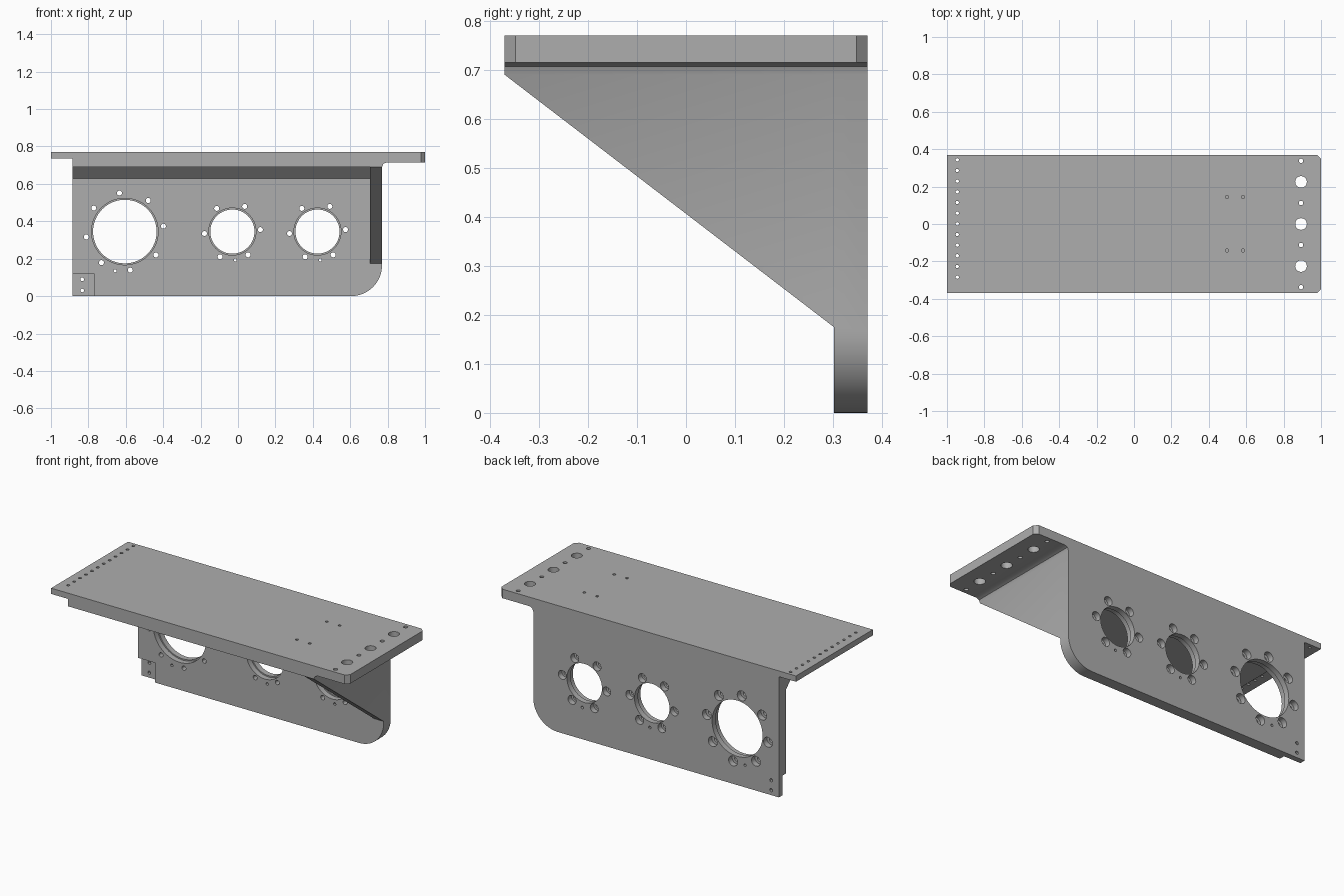
import bpy, bmesh
from math import sin, cos, pi, radians
from mathutils import Vector

cube = bpy.data.objects.get("Cube")
if cube:
    bpy.data.objects.remove(cube)

steel = bpy.data.materials.new("plain grey metal")
steel.use_nodes = True
grey = (0.42, 0.42, 0.42, 1)
steel.diffuse_color = grey
steel.node_tree.nodes["Principled BSDF"].inputs["Base Color"].default_value = grey

FRONT, BACK, LOWER, TOP = 0.302, 0.37, 0.69, 0.77


def to_object(name, bm):
    bmesh.ops.recalc_face_normals(bm, faces=bm.faces)
    mesh = bpy.data.meshes.new(name)
    bm.to_mesh(mesh)
    bm.free()
    mesh.materials.append(steel)
    obj = bpy.data.objects.new(name, mesh)
    bpy.context.collection.objects.link(obj)
    return obj


def prism(name, outline, axis, lo, hi):
    """Extrude a 2D outline along x or y; the second coordinate is height."""
    bm = bmesh.new()
    place = (lambda a, z: (lo, a, z)) if axis == "x" else (lambda a, z: (a, lo, z))
    face = bm.faces.new([bm.verts.new(place(a, z)) for a, z in outline])
    new = bmesh.ops.extrude_face_region(bm, geom=[face])["geom"]
    step = Vector((hi - lo, 0, 0)) if axis == "x" else Vector((0, hi - lo, 0))
    bmesh.ops.translate(bm, vec=step, verts=[v for v in new if isinstance(v, bmesh.types.BMVert)])
    return to_object(name, bm)


def add_drill(bm, a, b, profile, axis, sides):
    """Add a stepped round cutter; profile lists (radius, depth along axis)."""
    rings = []
    for r, d in profile:
        ring = []
        for i in range(sides):
            t = 2 * pi * i / sides
            u, v = a + r * cos(t), b + r * sin(t)
            ring.append(bm.verts.new((u, d, v) if axis == "y" else (u, v, d)))
        rings.append(ring)
    for p, q in zip(rings, rings[1:]):
        for i in range(sides):
            j = (i + 1) % sides
            bm.faces.new((p[i], p[j], q[j], q[i]))
    bm.faces.new(rings[0])
    bm.faces.new(rings[-1])


def combine(obj, other, operation):
    mod = obj.modifiers.new(operation.lower(), "BOOLEAN")
    mod.operation, mod.solver, mod.object = operation, "EXACT", other
    bpy.context.view_layer.objects.active = obj
    bpy.ops.object.modifier_apply(modifier=mod.name)
    bpy.data.objects.remove(other)


# Top deck with thin end ledges and clipped corners on the left end
bracket = prism("mounting_bracket", [
    (-1, TOP), (-1, 0.735), (-0.885, 0.735), (-0.885, LOWER), (0.77, LOWER),
    (0.777, 0.707), (0.795, 0.715), (1, 0.715), (1, TOP)], "y", -BACK, BACK)
bm = bmesh.new()
bm.from_mesh(bracket.data)
corners = [e for e in bm.edges if all(v.co.x > 0.99 for v in e.verts)
           and abs(e.verts[0].co.y - e.verts[1].co.y) < 0.01]
bmesh.ops.bevel(bm, geom=corners, offset=0.022, segments=1, affect="EDGES")
bm.to_mesh(bracket.data)
bm.free()

# Back plate with one rounded lower corner
R = 0.165
arc = [(0.77 - R + R * sin(t), R - R * cos(t)) for t in (pi / 2 * i / 16 for i in range(17))]
plate = prism("back_plate", [(-0.885, LOWER + 0.02), (-0.885, 0)] + arc + [(0.77, LOWER)]
              + [(0.76, LOWER + 0.02)], "y", FRONT, BACK)
combine(bracket, plate, "UNION")

# Sloped strip under the deck and triangular end gusset
strip = prism("corner_strip", [(FRONT - 0.06, LOWER), (FRONT, LOWER - 0.06), (FRONT + 0.02, LOWER - 0.06),
                               (FRONT + 0.02, LOWER + 0.02), (FRONT - 0.06, LOWER + 0.02)],
              "x", -0.885, 0.74)
combine(bracket, strip, "UNION")
gusset = prism("end_gusset", [(-BACK, LOWER), (FRONT, 0.175), (FRONT + 0.02, 0.175),
                              (FRONT + 0.02, LOWER)], "x", 0.705, 0.77)
combine(bracket, gusset, "UNION")

# Shallow recess in the lower front corner
recess = prism("recess_cutter", [(-0.95, -0.05), (-0.77, -0.05), (-0.77, 0.12), (-0.95, 0.12)],
               "y", 0.25, 0.336)
combine(bracket, recess, "DIFFERENCE")

# Ports in the back plate, each with a ring of counterbored bolt holes
holes = bmesh.new()
through = (FRONT - 0.02, BACK + 0.02)
ports = [(-0.605, 0.178, 0.17, 0.208, 8, 8, -0.052, 0.03),
         (-0.03, 0.126, 0.118, 0.15, 6, 4, 0.015, 0.027),
         (0.425, 0.126, 0.118, 0.15, 6, 4, 0.015, 0.027)]
PZ, MID = 0.345, 0.336
for x, outer, inner, ring, count, start, pin, head in ports:
    add_drill(holes, x, PZ, [(outer, through[0]), (outer, MID), (inner, MID), (inner, through[1])], "y", 64)
    for i in range(count):
        t = radians(start) + 2 * pi * i / count
        add_drill(holes, x + ring * cos(t), PZ + ring * sin(t),
                  [(0.0135, through[0]), (0.0135, MID), (head, MID), (head, through[1])], "y", 20)
    add_drill(holes, x + pin, PZ - ring - 0.002, [(0.008, d) for d in through], "y", 12)
for z in (0.03, 0.09):
    add_drill(holes, -0.833, z, [(0.01, d) for d in through], "y", 12)

# Deck holes: row on the right ledge, mixed row on the left ledge, four blind holes
deep = (0.6, TOP + 0.02)
for i in range(12):
    add_drill(holes, -0.945, 0.343 - 0.057 * i, [(0.009, d) for d in deep], "z", 12)
for i in range(-3, 4):
    r, sides = (0.012, 16) if i % 2 else (0.031, 32)
    add_drill(holes, 0.893, 0.1125 * i, [(r, d) for d in deep], "z", sides)
for x in (0.497, 0.583):
    for y in (-0.142, 0.145):
        add_drill(holes, x, y, [(0.009, TOP - 0.05), (0.009, TOP + 0.02)], "z", 12)
combine(bracket, to_object("hole_cutter", holes), "DIFFERENCE")

# Smooth bores, crisp edges
bpy.ops.object.select_all(action="DESELECT")
bracket.select_set(True)
bpy.context.view_layer.objects.active = bracket
bpy.ops.object.shade_smooth_by_angle(angle=radians(30))
